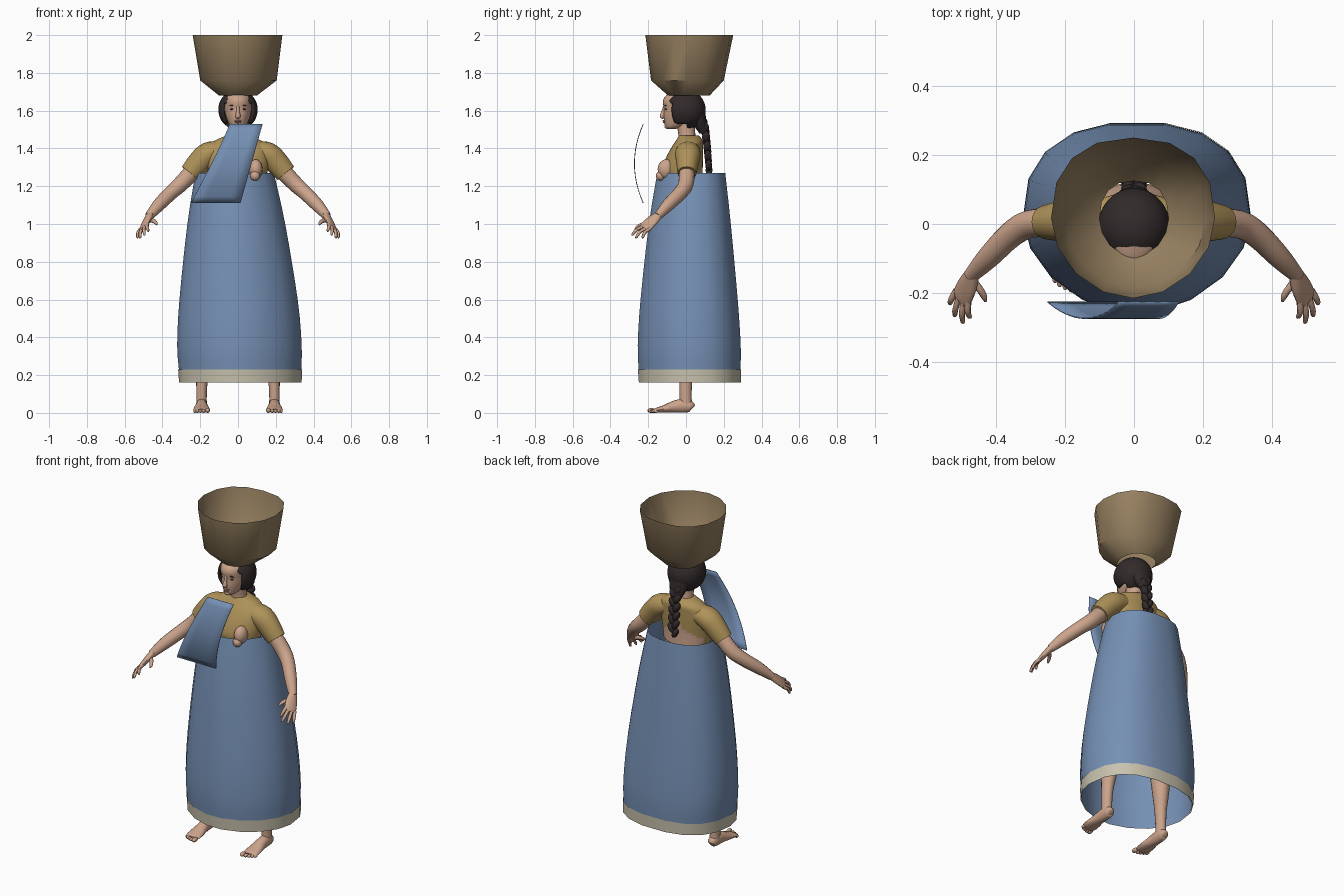
import bpy
import bmesh
import math
from mathutils import Vector, Matrix

if "Cube" in bpy.data.objects:
    bpy.data.objects.remove(bpy.data.objects["Cube"], do_unlink=True)


def material(name, *rgb):
    m = bpy.data.materials.new(name)
    m.use_nodes = True
    m.diffuse_color = (*rgb, 1)
    m.node_tree.nodes["Principled BSDF"].inputs["Base Color"].default_value = (*rgb, 1)
    return m


SKIN = material("warm skin", .60, .37, .26)
LIP = material("lip", .45, .22, .17)
HAIR = material("dark hair", .032, .023, .024)
SHIRT = material("mustard cloth", .43, .29, .10)
DRESS = material("blue cloth", .18, .28, .46)
HEM = material("cream trim", .58, .54, .42)
BASKET = material("brown basket", .31, .22, .12)


def finish(name, bm, *mats, angle=45):
    bmesh.ops.recalc_face_normals(bm, faces=bm.faces)
    mesh = bpy.data.meshes.new(name)
    bm.to_mesh(mesh)
    bm.free()
    for m in mats:
        mesh.materials.append(m)
    ob = bpy.data.objects.new(name, mesh)
    bpy.context.collection.objects.link(ob)
    bpy.ops.object.select_all(action='DESELECT')
    ob.select_set(True)
    bpy.context.view_layer.objects.active = ob
    bpy.ops.object.shade_smooth_by_angle(angle=math.radians(angle))
    return ob


def smooth_rows(rows, steps):
    """Catmull-Rom interpolation of section rows."""
    rows = [Vector(r) for r in rows]
    out = []
    for i in range(len(rows) - 1):
        a, b, c, d = rows[max(i - 1, 0)], rows[i], rows[i + 1], rows[min(i + 2, len(rows) - 1)]
        for k in range(steps):
            t = k / steps
            out.append(b + (c - a) * (t / 2) + (a * 2 - b * 5 + c * 4 - d) * (t * t / 2)
                       + (b * 3 - a - c * 3 + d) * (t ** 3 / 2))
    return out + [rows[-1]]


def power(v, e):
    return math.copysign(abs(v) ** e, v)


def loft(name, rows, mats, n=16, steps=4, side=None, caps=True, front=1, back=1):
    """Rows of x, y, z, rx, ry. With a side axis the sections follow the path, else stay level."""
    rows = smooth_rows(rows, steps)
    pts = [Vector(r[:3]) for r in rows]
    bm = bmesh.new()
    rings = []
    for i, r in enumerate(rows):
        u, v = Vector((1, 0, 0)), Vector((0, 1, 0))
        if side:
            t = (pts[min(i + 1, len(pts) - 1)] - pts[max(i - 1, 0)]).normalized()
            u = Vector(side)
            u = (u - t * u.dot(t)).normalized()
            v = t.cross(u)
        ring = []
        for k in range(n):
            a = 2 * math.pi * k / n
            e = back if math.sin(a) > 0 else front
            ring.append(bm.verts.new(pts[i] + u * r[3] * power(math.cos(a), e)
                                     + v * r[4] * power(math.sin(a), e)))
        rings.append(ring)
    for p, q in zip(rings, rings[1:]):
        for k in range(n):
            bm.faces.new((p[k], p[(k + 1) % n], q[(k + 1) % n], q[k]))
    if caps:
        bm.faces.new(rings[0])
        bm.faces.new(rings[-1])
    return finish(name, bm, *mats)


def box_rows(rows, grow=0):
    """Rows of z, x min, x max, y min, y max turned into level sections."""
    return [((a + b) / 2, (c + d) / 2, z, (b - a) / 2 + grow, (d - c) / 2 + grow)
            for z, a, b, c, d in rows]


def ball(name, loc, size, mat, tilt=0, keep=None, seg=16):
    bm = bmesh.new()
    mx = Matrix.Translation(loc) @ Matrix.Rotation(tilt, 4, 'Y') @ Matrix.Diagonal((*size, 1))
    bmesh.ops.create_uvsphere(bm, u_segments=seg, v_segments=seg * 3 // 4, radius=1, matrix=mx)
    if keep:
        cut = [f for f in bm.faces if not keep(f.calc_center_median())]
        bmesh.ops.delete(bm, geom=cut, context='FACES')
    return finish(name, bm, mat)


# Dress tube, trim band and open basket
bottom = [(.16, -.308, .333, -.25, .29), (.23, -.313, .335, -.255, .292)]
gown = bottom + [(.36, -.322, .337, -.26, .293), (.6, -.31, .316, -.245, .277),
                 (1.0, -.268, .25, -.2, .24), (1.27, -.225, .19, -.155, .21)]
loft("dress", box_rows(gown), [DRESS], n=18, steps=3, caps=False, front=1.08, back=.82)
loft("dress_trim", box_rows(bottom, .004), [HEM], n=18, steps=1, caps=False, front=1.08, back=.82)
loft("basket", box_rows([(1.68, -.1, .1, -.095, .125), (1.76, -.2, .205, -.185, .2),
                         (2.0, -.24, .235, -.215, .25)]),
     [BASKET], steps=1, caps=False, front=1.05, back=.85)

# Curved sash sheet floating over the chest
bm = bmesh.new()
grid = []
for i in range(13):
    t = i / 12
    left, right = -.045 - .205 * t ** 1.1, .13 - .117 * t
    y = -.275 + .047 * (2 * t - 1) ** 2
    grid.append([bm.verts.new((left + (right - left) * k / 4, y, 1.53 - .42 * t)) for k in range(5)])
for p, q in zip(grid, grid[1:]):
    for k in range(4):
        bm.faces.new((p[k], p[k + 1], q[k + 1], q[k]))
sash = finish("sash", bm, DRESS)
sash.modifiers.new("thickness", 'SOLIDIFY').thickness = .004

# Blouse with a low bare back, and the body under the dress
blouse = loft("blouse", [(0, -.01, 1.2, .14, .1), (0, -.02, 1.27, .155, .108),
                         (0, -.01, 1.34, .165, .1), (0, .005, 1.4, .165, .085),
                         (0, .018, 1.44, .125, .072), (0, .015, 1.468, .062, .052)],
              [SHIRT, SKIN], n=32, steps=5)
for f in blouse.data.polygons:
    c = f.center
    if c.y > .03 and c.z < 1.33 - abs(c.x) * .6:
        f.material_index = 1
loft("hips", [(0, 0, .82, .12, .09), (0, .01, .95, .155, .11), (0, 0, 1.1, .125, .09),
              (0, -.01, 1.21, .135, .095)], [SKIN], n=24)
ball("bare_chest", (.094, -.105, 1.29), (.036, .045, .052), SKIN)
ball("bare_chest_tip", (.09, -.135, 1.255), (.026, .024, .026), SKIN)
loft("neck", [(0, .01, 1.42, .06, .05), (0, .005, 1.47, .046, .045), (0, -.005, 1.56, .045, .05)], [SKIN])

# Head and face
loft("head", box_rows([(1.503, -.018, .018, -.098, -.055), (1.515, -.036, .036, -.11, -.01),
                       (1.54, -.053, .053, -.115, .04), (1.575, -.066, .066, -.118, .07),
                       (1.61, -.072, .072, -.117, .08), (1.65, -.073, .073, -.122, .08),
                       (1.68, -.062, .062, -.105, .07), (1.7, -.03, .03, -.06, .03)]),
     [SKIN], n=28)
loft("nose", [(0, -.112, 1.625, .008, .008), (0, -.12, 1.595, .009, .01),
              (0, -.126, 1.571, .014, .013), (0, -.117, 1.562, .009, .006)],
     [SKIN], n=12, side=(1, 0, 0))
ball("upper_lip", (0, -.115, 1.546), (.02, .009, .005), LIP)
ball("lower_lip", (0, -.113, 1.538), (.017, .009, .005), LIP)
ball("chin", (0, -.1, 1.517), (.02, .014, .013), SKIN)
for s in (-1, 1):
    word = "left" if s > 0 else "right"
    ball(word + "_eye", (s * .031, -.106, 1.608), (.012, .005, .004), HAIR, s * .08)
    ball(word + "_brow", (s * .032, -.109, 1.627), (.017, .005, .003), HAIR, s * .1)


# Hair cap with an open face, then the plait
def hair_rule(c):
    if c.y < 0 and abs(c.x) < .068 and c.z < 1.668 - 3 * (c.x + .01) ** 2:
        return False
    return not (c.y < -.07 and c.z < 1.64) and not (c.y < .01 and c.z < 1.53)


cap = ball("hair", (0, -.008, 1.605), (.104, .112, .108), HAIR, keep=hair_rule, seg=48)
cap.modifiers.new("thickness", 'SOLIDIFY').thickness = .012
loft("hair_gather", [(0, .05, 1.6, .07, .05), (0, .07, 1.54, .055, .04), (0, .095, 1.48, .028, .025)], [HAIR])
for i in range(11):
    t = i / 10
    s = 1 if i % 2 else -1
    ball("plait_%d" % (i + 1), (s * .014, .092 + .03 * t ** .6, 1.535 - .25 * t),
         (.021 - .004 * t, .023 - .005 * t, .032), HAIR, s * .5, seg=12)

# Arms, hands, legs and feet
TOES = [(-.032, -.183, .013), (-.011, -.182, .010), (.006, -.176, .009), (.022, -.168, .009), (.036, -.158, .008)]
TIPS = [(.475, -.272, .962), (.496, -.288, .942), (.52, -.268, .927), (.534, -.232, .927)]
for s in (-1, 1):
    word = "left" if s > 0 else "right"

    def limb(part, rows, mat, side=(0, 1, 0), n=16):
        axis = (side[0] * s, side[1], side[2])
        loft(word + "_" + part, [(r[0] * s, *r[1:]) for r in rows], [mat], n=n, side=axis)

    limb("sleeve", [(.08, .01, 1.39, .06, .05), (.155, .01, 1.37, .068, .064),
                    (.205, .008, 1.325, .06, .063), (.253, .005, 1.268, .05, .056)], SHIRT, n=20)
    limb("arm", [(.22, .005, 1.3, .042, .046), (.3, 0, 1.215, .041, .042), (.355, -.03, 1.165, .038, .038),
                 (.42, -.095, 1.1, .033, .034), (.472, -.15, 1.04, .021, .023)], SKIN)
    spread = Vector((.6, .55, -.5)).normalized()
    limb("palm", [(.466, -.142, 1.05, .022, .019), (.482, -.178, 1.018, .034, .017),
                  (.498, -.212, .986, .036, .013), (.503, -.222, .976, .03, .008)], SKIN, spread)
    for i, tip in enumerate(TIPS):
        base = Vector((.497, -.208, .988)) + spread * (i - 1.5) * .018
        tip = Vector(tip)
        mid = base.lerp(tip, .55) + Vector((.004, -.004, .006))
        limb("finger_%d" % (i + 1), [(*base, .01, .01), (*mid, .009, .009),
                                     (*base.lerp(tip, .92), .007, .007), (*tip, .003, .003)], SKIN, n=8)
    limb("thumb", [(.465, -.168, 1.022, .013, .013), (.446, -.19, 1.015, .011, .011),
                   (.434, -.21, 1.005, .009, .009), (.43, -.224, .996, .004, .004)], SKIN, n=8)
    limb("leg", [(.193, 0, .04, .028, .032), (.193, -.002, .1, .028, .032), (.19, 0, .19, .032, .036),
                 (.18, .01, .36, .05, .054), (.165, -.005, .52, .047, .05),
                 (.125, 0, .75, .07, .075), (.085, 0, .92, .08, .09)], SKIN, (1, 0, 0))
    limb("foot", [(.193, .036, .026, .014, .015), (.193, .026, .032, .026, .028),
                  (.193, -.01, .038, .03, .037), (.193, -.06, .033, .033, .032),
                  (.193, -.11, .022, .042, .021), (.193, -.15, .015, .044, .014),
                  (.193, -.168, .011, .036, .009)], SKIN, (1, 0, 0))
    for i, (x, y, r) in enumerate(TOES):
        ball("%s_toe_%d" % (word, i + 1), (s * (.193 + x), y, r), (r, r * 1.7, r), SKIN, seg=12)
